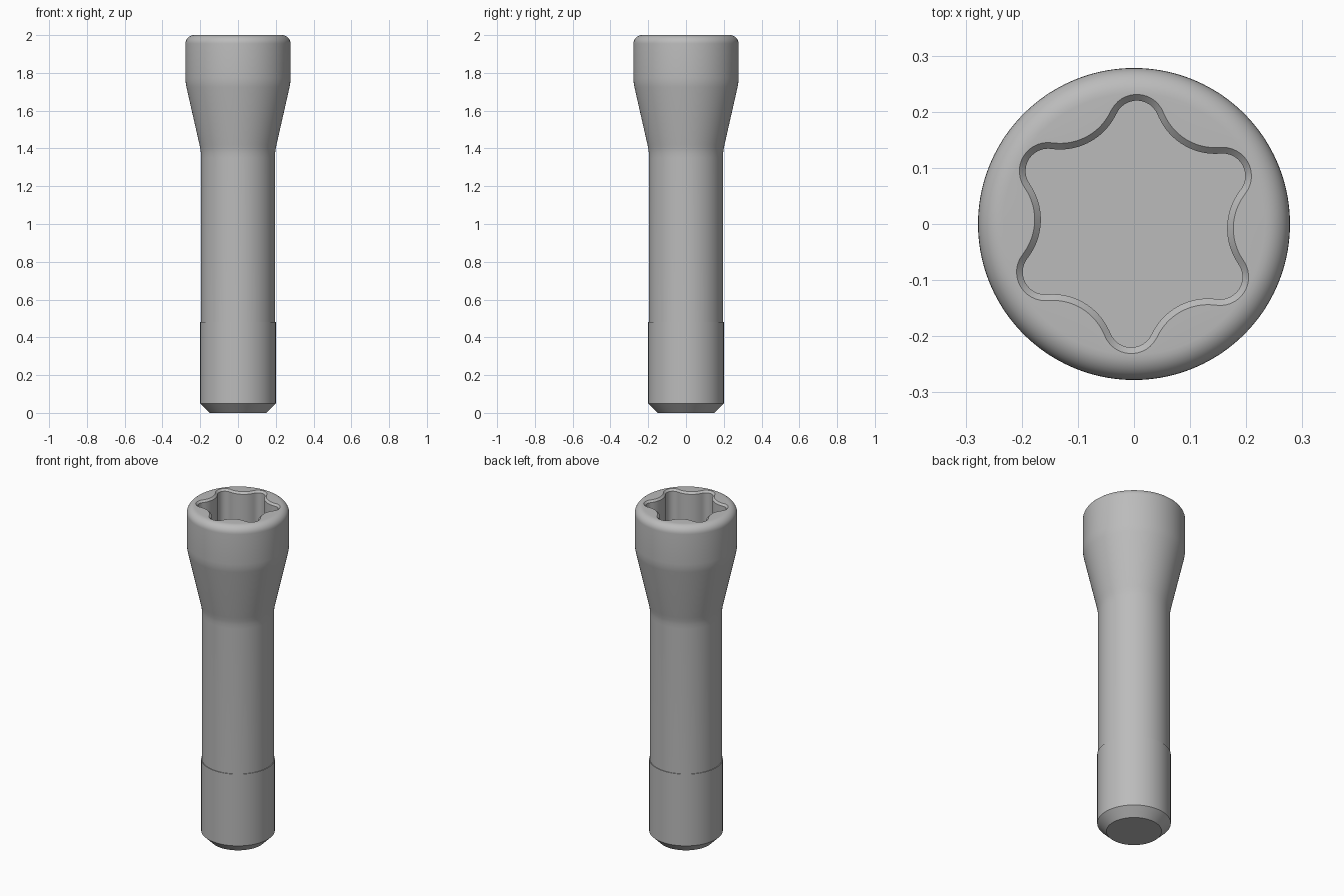
import bpy, bmesh
from math import sin, cos, pi, sqrt, radians

if "Cube" in bpy.data.objects:
    bpy.data.objects.remove(bpy.data.objects["Cube"], do_unlink=True)

SEGMENTS = 192
TWIST = radians(-1.6)      # slight turn of the socket
LOBE_CENTRE, LOBE_R = 0.18, 0.051
VALLEY_CENTRE = 0.277
CHAMFER = 0.011

steel = bpy.data.materials.new("steel grey")
steel.use_nodes = True
steel.diffuse_color = (0.5, 0.5, 0.5, 1)
steel.node_tree.nodes["Principled BSDF"].inputs["Base Color"].default_value = (0.5, 0.5, 0.5, 1)


def socket_radius(angle, inset):
    """Six-lobed outline: convex lobe arcs joined tangentially to concave arcs."""
    t = (angle - pi / 2 - TWIST) % (pi / 3)
    t = min(t, pi / 3 - t)
    vx, vy = VALLEY_CENTRE * cos(pi / 6), VALLEY_CENTRE * sin(pi / 6)
    gap = sqrt((vx - LOBE_CENTRE) ** 2 + vy ** 2)
    lobe = LOBE_R - inset
    valley = gap - lobe
    # compare the ray with the point where the two arcs touch
    tx = LOBE_CENTRE + lobe * (vx - LOBE_CENTRE) / gap
    ty = lobe * vy / gap
    if sin(t) * tx < cos(t) * ty:
        return LOBE_CENTRE * cos(t) + sqrt(lobe ** 2 - (LOBE_CENTRE * sin(t)) ** 2)
    u = pi / 6 - t
    return VALLEY_CENTRE * cos(u) - sqrt(valley ** 2 - (VALLEY_CENTRE * sin(u)) ** 2)


def circle(r):
    return lambda a: r


def star(inset):
    return lambda a: socket_radius(a, inset)


# Outside: chamfered tip, shank with a fine step, flared neck, straight head
rings = [(circle(r), z) for r, z in (
    (0.15, 0), (0.2, 0.05), (0.2, 0.48), (0.196, 0.48), (0.196, 1.35),
    (0.1965, 1.375), (0.199, 1.395), (0.204, 1.42),
    (0.273, 1.725), (0.277, 1.75), (0.278, 1.775))]
# Rounded top edge
EDGE = 0.045
for i in range(9):
    a = i / 8 * pi / 2
    rings.append((circle(0.278 - EDGE + EDGE * cos(a)), 2 - EDGE + EDGE * sin(a)))
# Socket: chamfered mouth, straight wall, flat floor
rings += [(star(0), 2), (star(CHAMFER), 2 - CHAMFER), (star(CHAMFER), 1.6)]

bm = bmesh.new()
loops = []
for radius, z in rings:
    loop = []
    for i in range(SEGMENTS):
        a = 2 * pi * i / SEGMENTS
        r = radius(a)
        loop.append(bm.verts.new((r * cos(a), r * sin(a), z)))
    loops.append(loop)
for low, high in zip(loops, loops[1:]):
    for i in range(SEGMENTS):
        j = (i + 1) % SEGMENTS
        bm.faces.new((low[i], low[j], high[j], high[i]))
bm.faces.new(loops[0][::-1])
bm.faces.new(loops[-1])

mesh = bpy.data.meshes.new("screw_body")
bm.to_mesh(mesh)
bm.free()
mesh.materials.append(steel)
screw = bpy.data.objects.new("screw_body", mesh)
bpy.context.collection.objects.link(screw)

bpy.ops.object.select_all(action="DESELECT")
screw.select_set(True)
bpy.context.view_layer.objects.active = screw
bpy.ops.object.shade_smooth_by_angle(angle=radians(30))
